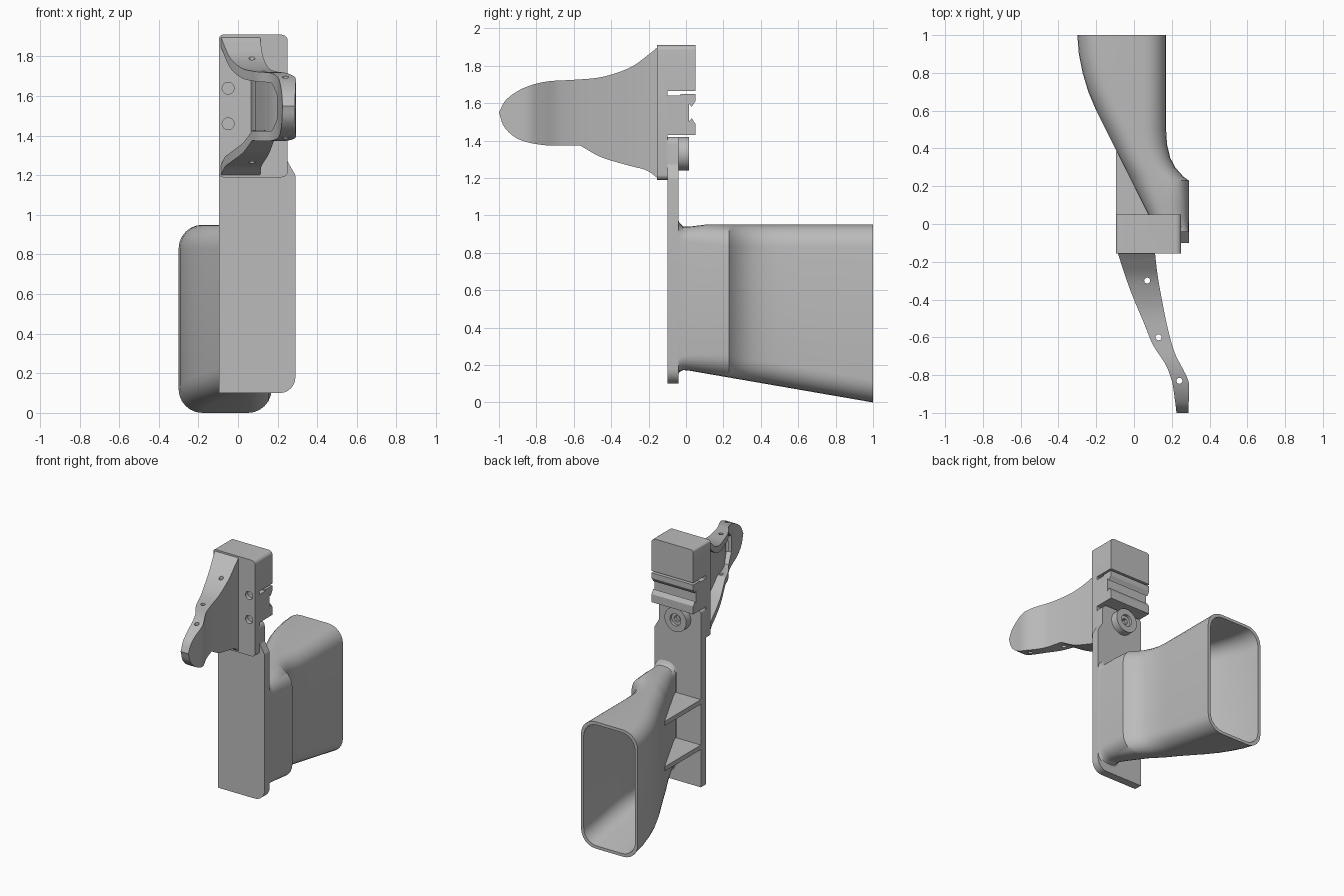
import bpy, bmesh, math
from mathutils import Vector

if "Cube" in bpy.data.objects:
    bpy.data.objects.remove(bpy.data.objects["Cube"], do_unlink=True)

grey = bpy.data.materials.new("matte_grey")
grey.use_nodes = True
grey.diffuse_color = (0.5, 0.5, 0.5, 1)
grey.node_tree.nodes["Principled BSDF"].inputs["Base Color"].default_value = (0.5, 0.5, 0.5, 1)


def make(name, bm):
    bmesh.ops.recalc_face_normals(bm, faces=bm.faces)
    mesh = bpy.data.meshes.new(name)
    bm.to_mesh(mesh)
    bm.free()
    mesh.materials.append(grey)
    ob = bpy.data.objects.new(name, mesh)
    bpy.context.collection.objects.link(ob)
    return ob


def prism(name, pts, axis, a, b):
    """Extrude a 2D outline along one axis from a to b."""
    place = {"x": lambda p, t: (t, p[0], p[1]),
             "y": lambda p, t: (p[0], t, p[1]),
             "z": lambda p, t: (p[0], p[1], t)}[axis]
    bm = bmesh.new()
    lo, hi = [[bm.verts.new(place(p, t)) for p in pts] for t in (a, b)]
    bm.faces.new(lo)
    bm.faces.new(hi)
    n = len(pts)
    for i in range(n):
        j = (i + 1) % n
        bm.faces.new((lo[i], lo[j], hi[j], hi[i]))
    return make(name, bm)


def circle(cx, cy, r, n=28):
    return [(cx + r * math.cos(math.tau * i / n), cy + r * math.sin(math.tau * i / n)) for i in range(n)]


def rounded(corners, seg=6):
    """Polygon of (x, y, radius) corners with rounded corners."""
    out = []
    n = len(corners)
    for i, (x, y, r) in enumerate(corners):
        p = Vector((x, y))
        if r == 0:
            out.append(p)
            continue
        u = (Vector(corners[i - 1][:2]) - p).normalized()
        v = (Vector(corners[(i + 1) % n][:2]) - p).normalized()
        half = u.angle(v) / 2
        centre = p + (u + v).normalized() * r / math.sin(half)
        a = p + u * r / math.tan(half) - centre
        b = p + v * r / math.tan(half) - centre
        for k in range(seg + 1):
            d = a.normalized().slerp(b.normalized(), k / seg)
            out.append(centre + d * r)
    return out


def spline(pts, seg=6):
    """Smooth curve through the points."""
    p = [Vector(q) for q in pts]
    p = [2 * p[0] - p[1]] + p + [2 * p[-1] - p[-2]]
    out = []
    for i in range(1, len(p) - 2):
        a, b, c, d = p[i - 1:i + 3]
        for k in range(seg):
            t = k / seg
            out.append(0.5 * (2 * b + (c - a) * t + (2 * a - 5 * b + 4 * c - d) * t * t
                              + (3 * b - a - 3 * c + d) * t ** 3))
    return out + [p[-2]]


def boolean(ob, cutter, op="DIFFERENCE"):
    mod = ob.modifiers.new("cut", "BOOLEAN")
    mod.operation, mod.object, mod.solver = op, cutter, "EXACT"
    bpy.context.view_layer.objects.active = ob
    bpy.ops.object.modifier_apply(modifier=mod.name)
    bpy.data.objects.remove(cutter, do_unlink=True)


def smooth(ob, degrees=30):
    bpy.ops.object.select_all(action="DESELECT")
    ob.select_set(True)
    bpy.context.view_layer.objects.active = ob
    bpy.ops.object.shade_smooth_by_angle(angle=math.radians(degrees))


# Upright back plate
plate = prism("mounting_plate", rounded([
    (-.095, .1, 0), (.29, .1, .08), (.29, 1.2, .03), (.25, 1.27, .03),
    (.25, 1.42, .04), (-.095, 1.42, .02)]), "y", -.1, -.04)
smooth(plate)

# Head block with a dovetail rail on its back
block = prism("head_block", [
    (-.155, 1.19), (-.1, 1.19), (-.1, 1.43), (.05, 1.43), (.05, 1.49), (.03, 1.52),
    (.015, 1.5), (.015, 1.6), (.03, 1.58), (.05, 1.61), (.05, 1.65), (-.03, 1.65),
    (-.03, 1.64), (-.1, 1.64), (-.1, 1.665), (.05, 1.665), (.05, 1.91), (-.155, 1.91)],
    "x", -.095, .25)
boolean(block, prism("block_outline", rounded([
    (-.096, 1.19, .02), (.251, 1.19, .03), (.251, 1.91, .03), (-.096, 1.91, .02)]),
    "y", -.3, .3), "INTERSECT")
for x in (-.05, .2):
    for z in (1.46, 1.64):
        boolean(block, prism("bore", circle(x, z, .03), "y", -.2, -.125))
        prism("screw", circle(x, z, .02), "y", -.13, -.115)
smooth(block)

# Round clamp knob with a socket
knob = prism("clamp_knob", circle(.078, 1.33, .09, 40), "y", -.05, .015)
boolean(knob, prism("recess", circle(.078, 1.33, .045), "y", -.005, .1))
boolean(knob, prism("socket", circle(.078, 1.33, .025, 6), "y", -.03, .1))
smooth(knob)

# Curved finger guard: plan outline trimmed by its side outline
inner = spline([(-.09, -.14), (-.045, -.28), (.0, -.4), (.055, -.53), (.1, -.64),
                (.165, -.74), (.2, -.83), (.215, -.92), (.225, -1)])
outer = spline([(.11, -.14), (.122, -.25), (.14, -.36), (.178, -.55), (.215, -.68),
                (.26, -.77), (.29, -.84), (.29, -.93), (.288, -1)])
top = spline([(-.14, 1.91), (-.2, 1.86), (-.3, 1.79), (-.45, 1.74), (-.6, 1.725),
              (-.75, 1.715), (-.87, 1.68), (-.96, 1.62), (-1, 1.55)])
low = spline([(-1, 1.55), (-.97, 1.47), (-.89, 1.405), (-.75, 1.375), (-.57, 1.375)])
low += spline([(-.56, 1.37), (-.45, 1.31), (-.3, 1.265), (-.21, 1.24), (-.14, 1.19)])
guard = prism("finger_guard", inner + outer[::-1], "z", 1, 2)
boolean(guard, prism("side_outline", top + low, "x", -1, 1), "INTERSECT")

# Hollow on the guard's inner side, leaving a rim and a thin web
rim, end = .05, -.77
hollow_top = [(p.x, p.y - rim) for p in top if p.x > end]
hollow_low = [(p.x, p.y + rim) for p in low if p.x > end]
tip = [(end - .05, hollow_top[-1][1] - .06), (end - .05, hollow_low[0][1] + .06)]
web = [p - Vector((.045, 0)) for p in outer]
hollow = prism("hollow", [(-.5, -.13), (-.5, -1)] + web[::-1], "z", 1, 2)
boolean(hollow, prism("hollow_side", hollow_top + tip + hollow_low, "x", -1, 1), "INTERSECT")
boolean(guard, hollow)
# keep the guard in front of the block face
boolean(guard, prism("trim", [(-1, -.15), (1, -.15), (1, 0), (-1, 0)], "z", 0, 3))
for x, y in ((.07, -.3), (.13, -.6), (.24, -.83)):
    boolean(guard, prism("pin_hole", circle(x, y, .016, 16), "z", 1, 2.1))
smooth(guard)

# Hollow bent duct: (y, left edge, right edge, top)
sections = [
    (-.045, .1, .29, .985), (-.035, .11, .29, .96), (-.015, .105, .29, .94),
    (.02, .09, .29, .94), (.1, .05, .29, .95), (.23, -.015, .29, .95),
    (.25, -.025, .262, .95), (.3, -.05, .218, .95), (.35, -.075, .192, .95),
    (.42, -.11, .175, .95), (.5, -.15, .17, .95), (.6, -.2, .17, .95),
    (.7, -.242, .17, .95), (.8, -.272, .17, .95), (.9, -.292, .17, .95), (1, -.3, .17, .95)]


def ring(bm, row, wall):
    y, l, r, t = row
    b = .173 * (1 - max(y, 0)) - max(0, t - .95) + wall
    l, r, t = l + wall, r - wall, t - wall
    rad = min(.12, (r - l) * .42) - wall * .5
    loop = rounded([(l, b, rad), (r, b, rad), (r, t, rad), (l, t, rad)])
    return [bm.verts.new((p.x, y, p.y)) for p in loop]


bm = bmesh.new()
rings = [ring(bm, s, 0) for s in sections] + [ring(bm, s, .022) for s in sections[:2:-1]]
for a, b in zip(rings, rings[1:]):
    for i in range(len(a)):
        j = (i + 1) % len(a)
        bm.faces.new((a[i], a[j], b[j], b[i]))
bm.faces.new(rings[0])
bm.faces.new(rings[-1])
smooth(make("duct", bm), 35)

# Triangular ribs bracing the duct against the plate
for z in (.4, .74):
    prism("rib", [(-.095, -.05), (.13, -.05), (.11, .02), (-.07, .37), (-.095, .385)], "z", z - .017, z + .017)
